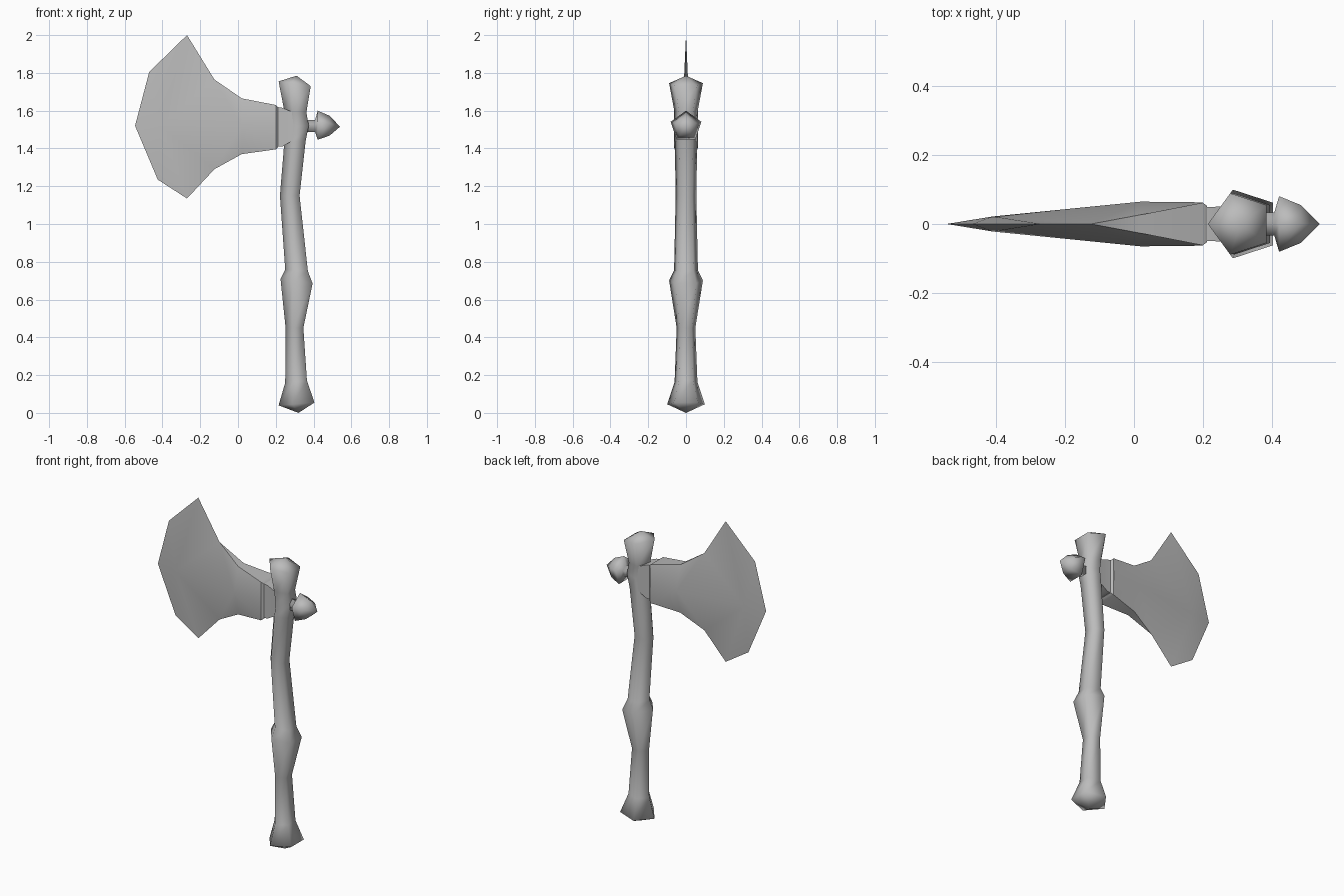
import bpy, math

cube = bpy.data.objects.get("Cube")
if cube:
    bpy.data.objects.remove(cube)

metal = bpy.data.materials.new("plain grey")
metal.use_nodes = True
GREY = (0.5, 0.5, 0.5, 1)
metal.diffuse_color = GREY
metal.node_tree.nodes["Principled BSDF"].inputs["Base Color"].default_value = GREY

HEAD_Z = 1.515


def make(name, verts, faces, angle=None):
    """Mesh object with outward normals and smooth shading."""
    mesh = bpy.data.meshes.new(name)
    mesh.from_pydata(verts, [], faces)
    mesh.materials.append(metal)
    obj = bpy.data.objects.new(name, mesh)
    bpy.context.collection.objects.link(obj)
    bpy.ops.object.select_all(action='DESELECT')
    obj.select_set(True)
    bpy.context.view_layer.objects.active = obj
    bpy.ops.object.mode_set(mode='EDIT')
    bpy.ops.mesh.select_all(action='SELECT')
    bpy.ops.mesh.normals_make_consistent(inside=False)
    bpy.ops.object.mode_set(mode='OBJECT')
    if angle is None:
        bpy.ops.object.shade_smooth()
    else:
        bpy.ops.object.shade_smooth_by_angle(angle=math.radians(angle))
    return obj


def loft(name, rings, start, end, angle=None):
    """Skin equal rings and close both ends to a point."""
    n = len(rings[0])
    verts = [p for ring in rings for p in ring] + [start, end]
    last = (len(rings) - 1) * n
    faces = []
    for i in range(n):
        j = (i + 1) % n
        for k in range(0, last, n):
            faces.append((k + i, k + j, k + n + j, k + n + i))
        faces.append((i, j, last + n))
        faces.append((last + i, last + j, last + n + 1))
    return make(name, verts, faces, angle)


# Bone-like haft: left x, right x, left z, right z of each five-sided ring
def haft_ring(x0, x1, z0, z1):
    r = (x1 - x0) / (1 + math.cos(math.pi / 5))
    ring = []
    for i in range(5):
        a = math.pi + i * math.tau / 5
        x = x0 + r + r * math.cos(a)
        ring.append((x, r * math.sin(a), z0 + (z1 - z0) * (x - x0) / (x1 - x0)))
    return ring


haft_profile = [
    (0.215, 0.405, 0.04, 0.055),
    (0.25, 0.365, 0.16, 0.17),
    (0.252, 0.346, 0.45, 0.45),
    (0.225, 0.395, 0.71, 0.685),
    (0.25, 0.37, 0.76, 0.75),
    (0.222, 0.326, 1.15, 1.15),
    (0.245, 0.358, 1.43, 1.44),
    (0.255, 0.375, 1.52, 1.52),
    (0.245, 0.362, 1.6, 1.59),
    (0.215, 0.385, 1.755, 1.73),
]
loft("haft", [haft_ring(*p) for p in haft_profile],
     (0.32, 0, 0), (0.31, 0, 1.785))


# Rear knob on its short stem: rings along x
def knob_ring(x, r):
    return [(x, r * math.sin(i * math.tau / 5),
             HEAD_Z + r * math.cos(i * math.tau / 5)) for i in range(5)]


loft("rear_knob", [knob_ring(x, r) for x, r in
                   ((0.34, 0.035), (0.408, 0.035), (0.422, 0.085), (0.485, 0.058))],
     (0.34, 0, HEAD_Z), (0.54, 0, HEAD_Z))


# Collar between haft and blade: rectangular rings along x
def box_ring(x, y, z0, z1):
    return [(x, -y, z0), (x, y, z0), (x, y, z1), (x, -y, z1)]


loft("collar", [box_ring(0.20, 0.05, 1.41, 1.62),
                box_ring(0.235, 0.05, 1.41, 1.615),
                box_ring(0.295, 0.055, 1.445, 1.59)],
     (0.20, 0, HEAD_Z), (0.295, 0, HEAD_Z), 40)

# Blade: thick socket end, two body stations, then a sharp fan edge
socket = [box_ring(0.213, 0.052, 1.408, 1.618),
          box_ring(0.2, 0.062, 1.395, 1.63)]
verts = [p for ring in socket for p in ring]
faces = [(0, 1, 2, 3)] + [(i, (i + 1) % 4, (i + 1) % 4 + 4, i + 4) for i in range(4)]
edge = [(-0.125, 1.29), (-0.27, 1.135), (-0.425, 1.235), (-0.545, 1.52),
        (-0.47, 1.805), (-0.27, 2.0), (-0.125, 1.765)]
first = len(verts)
verts += [(x, 0, z) for x, z in edge]
rim = list(range(first, first + len(edge)))
waist = {}
for side in (-1, 1):
    base = len(verts)
    verts += [(0.02, side * 0.027, 1.37), (0.02, side * 0.065, 1.52),
              (0.02, side * 0.027, 1.665), (0.2, side * 0.063, 1.52),
              (-0.41, side * 0.022, 1.52)]
    low, mid, high, root, tip = range(base, base + 5)
    waist[side] = (low, high)
    s_low, s_high = (4, 7) if side < 0 else (5, 6)
    faces += [(s_low, low, mid, root), (root, mid, high, s_high),
              (low, rim[0], mid), (mid, rim[-1], high),
              (mid, rim[0], tip), (mid, tip, rim[-1])]
    faces += [(tip, a, b) for a, b in zip(rim, rim[1:])]
    # fill beside the socket's flat side
    faces.append((s_low, root, s_high))
# upper and lower edges of the blade neck
(l0, h0), (l1, h1) = waist[-1], waist[1]
faces += [(4, 5, l1, l0), (l0, l1, rim[0]),
          (7, 6, h1, h0), (h0, h1, rim[-1])]
make("blade", verts, faces, 40)
